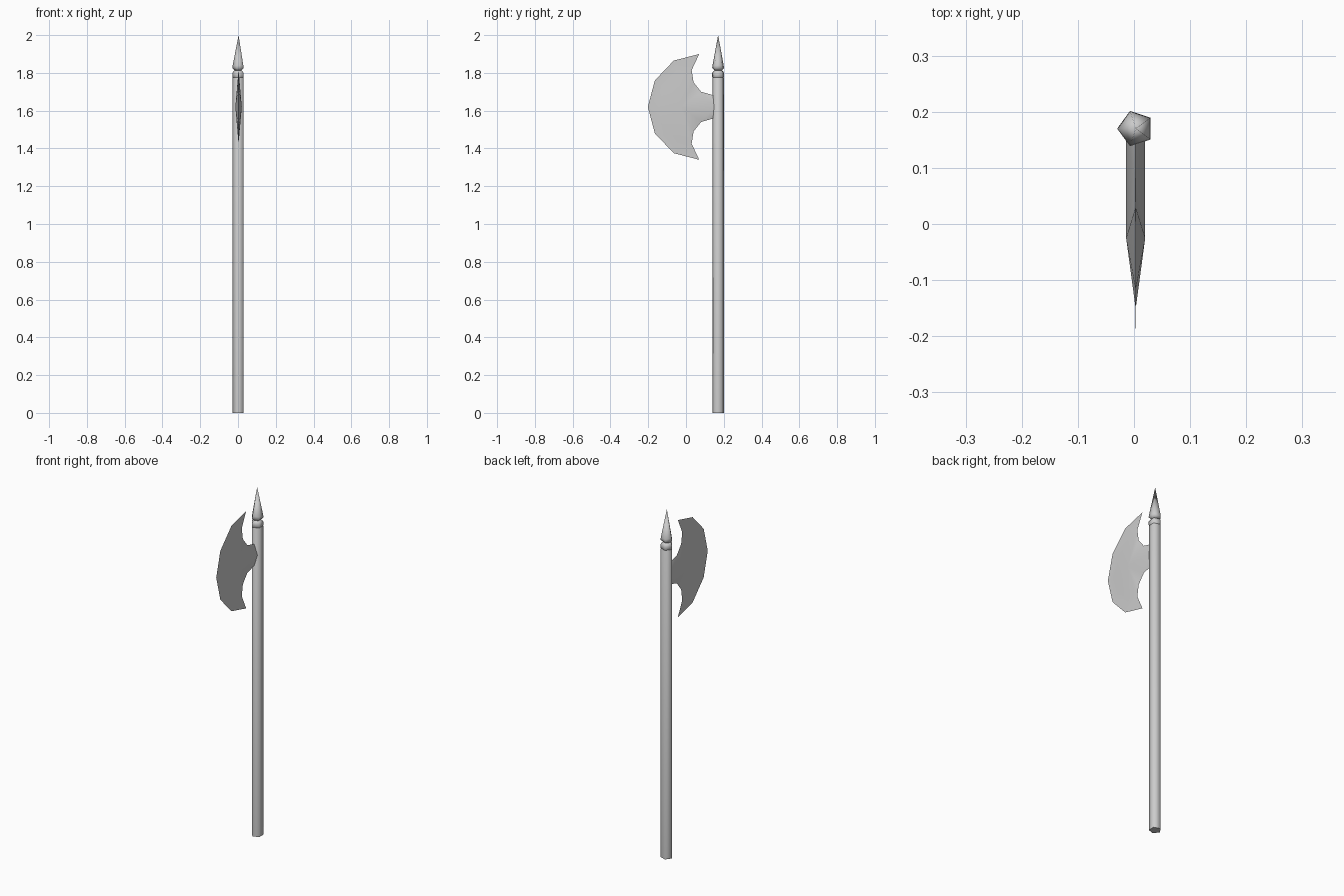
import bpy, bmesh, math

if "Cube" in bpy.data.objects:
    bpy.data.objects.remove(bpy.data.objects["Cube"])

CX, CY = 0.003, 0.17      # shaft axis
MID = 1.62                # blade mid height


def finish(name, bm, angle):
    bmesh.ops.recalc_face_normals(bm, faces=bm.faces)
    me = bpy.data.meshes.new(name)
    bm.to_mesh(me)
    bm.free()
    ob = bpy.data.objects.new(name, me)
    bpy.context.collection.objects.link(ob)
    bpy.ops.object.select_all(action='DESELECT')
    ob.select_set(True)
    bpy.context.view_layer.objects.active = ob
    bpy.ops.object.shade_smooth_by_angle(angle=math.radians(angle))
    return ob


def lathe(name, profile, angle, sides=5):
    """Five-sided turned part from (radius, z) points."""
    bm = bmesh.new()
    rings = []
    for r, z in profile:
        rings.append([bm.verts.new((CX + r * math.cos(math.pi + 2 * math.pi * i / sides),
                                    CY + r * math.sin(math.pi + 2 * math.pi * i / sides), z))
                      for i in range(sides)])
    for a, b in zip(rings, rings[1:]):
        for i in range(sides):
            j = (i + 1) % sides
            bm.faces.new((a[i], a[j], b[j], b[i]))
    bm.faces.new(rings[0])
    bm.faces.new(rings[-1])
    bmesh.ops.remove_doubles(bm, verts=bm.verts, dist=1e-5)
    return finish(name, bm, angle)


# Shaft, collar and spear point
lathe("shaft", [(0.032, 0), (0.032, 1.775), (0.029, 1.78)], 80)
lathe("collar", [(0.028, 1.772), (0.033, 1.78), (0.033, 1.80), (0.026, 1.81), (0.018, 1.815)], 80)
lathe("spear_point", [(0.018, 1.812), (0.033, 1.825), (0.031, 1.84), (0, 2.0)], 80)

# Axe blade: upper half of one side as (y, height above middle); the rest is mirrored
outer = [(-0.202, 0), (-0.165, 0.14), (-0.065, 0.245), (0.07, 0.28)]   # cutting edge
inner = [(-0.148, 0), (-0.115, 0.105), (-0.04, 0.175), (0.03, 0.195)]  # bevel start
throat = [(0.04, 0.13), (0.08, 0.08), (0.15, 0.06)]                    # concave back
RIM, RIDGE = 0.0004, 0.017

bm = bmesh.new()
for side in (1, -1):
    for up in (1, -1):
        def v(p, t):
            return bm.verts.new((CX + side * t, p[0], MID + up * p[1]))
        o = [v(p, 0) for p in outer]
        n = [v(p, RIM) for p in inner]
        n[-1].co.x = CX
        t = [v(p, 0) for p in throat]
        apex, root = v((-0.025, 0), RIDGE), v((0.152, 0), RIDGE)
        heel = v((0.152, 0), 0)
        for i in range(3):
            bm.faces.new((o[i], o[i + 1], n[i + 1], n[i]))
            bm.faces.new((apex, n[i], n[i + 1]))
        bm.faces.new((apex, n[3], t[0]))
        bm.faces.new((apex, t[0], t[1]))
        bm.faces.new((apex, t[1], root))
        bm.faces.new((t[1], t[2], root))
        bm.faces.new((root, t[2], heel))
bmesh.ops.remove_doubles(bm, verts=bm.verts, dist=1e-5)
finish("axe_blade", bm, 30)
